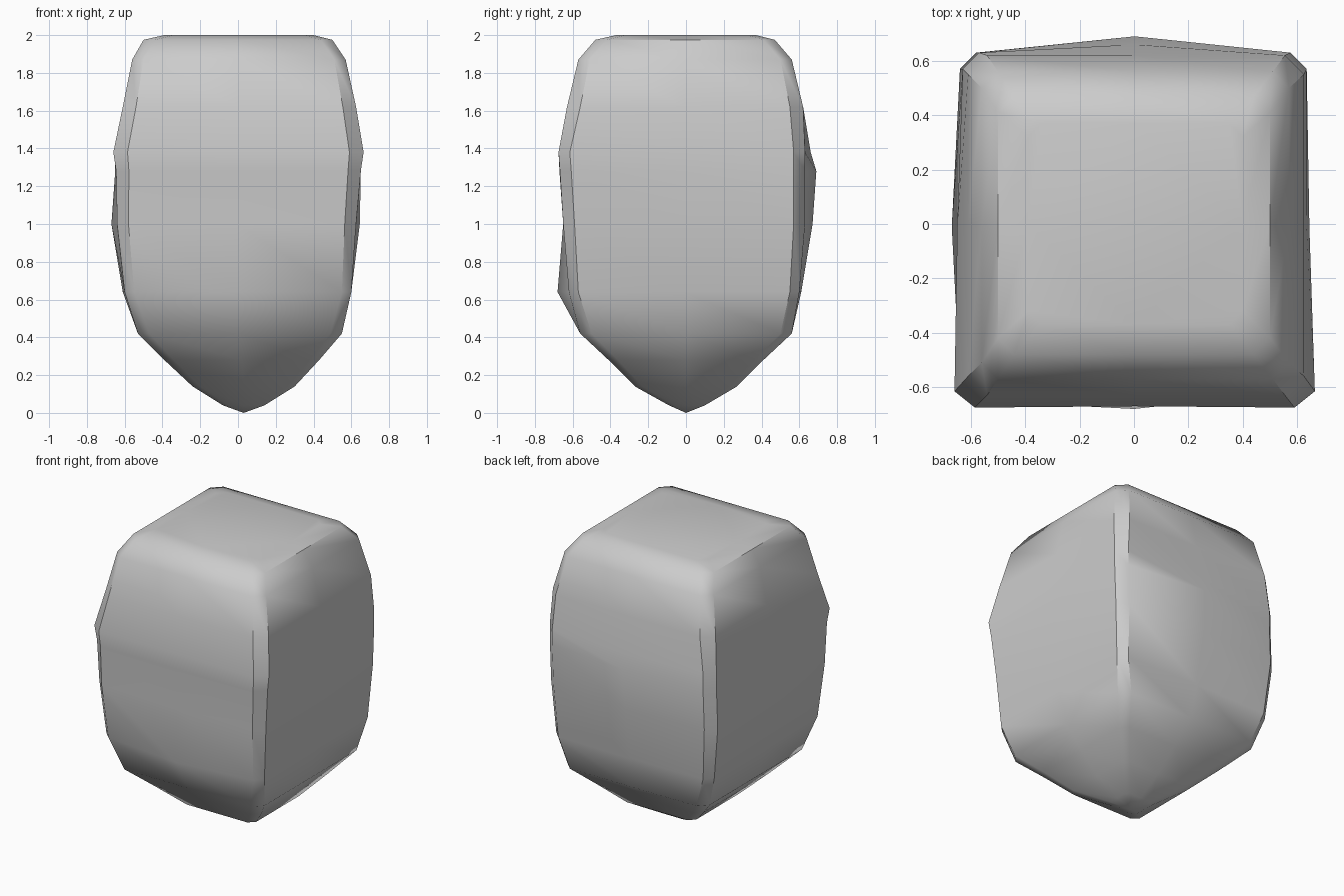
import bpy, bmesh

if "Cube" in bpy.data.objects:
    bpy.data.objects.remove(bpy.data.objects["Cube"])

# Cross-sections: z, left, right, front, back, corner chamfer, then mid-face bulge (left, right, front, back)
LEVELS = [
    (2.00, -0.39, 0.40, -0.37, 0.37, 0.05, 0, 0, 0, 0),
    (1.975, -0.50, 0.50, -0.48, 0.47, 0.06, 0, 0, 0, 0),
    (1.87, -0.56, 0.57, -0.57, 0.56, 0.06, 0, 0, 0, 0),
    (1.62, -0.61, 0.625, -0.63, 0.62, 0.07, 0, 0, 0, 0),
    (1.38, -0.63, 0.635, -0.66, 0.63, 0.06, .02, 0, .01, .03),
    (1.28, -0.63, 0.635, -0.66, 0.63, 0.06, .02, .01, .01, .06),
    (1.00, -0.64, 0.625, -0.65, 0.63, 0.06, .03, .02, 0, .04),
    (0.64, -0.60, 0.60, -0.62, 0.60, 0.05, .01, 0, .06, .01),
    (0.42, -0.53, 0.55, -0.56, 0.56, 0.06, 0, 0, 0, 0),
    (0.28, -0.39, 0.43, -0.41, 0.41, 0.05, 0, 0, 0, 0),
    (0.14, -0.24, 0.30, -0.27, 0.27, 0.04, 0, 0, 0, 0),
    (0.04, -0.08, 0.14, -0.09, 0.10, 0.03, 0, 0, 0, 0),
]
# Chipped corners that stick out at one height: (front/back, left/right) -> outward shift
BUMPS = {1.38: {"fl": 0.03, "fr": 0.03}, 1.28: {"fl": 0.015, "fr": 0.015}}


def section(z, l, r, f, b, c, ml, mr, mf, mb):
    """Chamfered square with a middle point on each side, counter-clockwise."""
    d = BUMPS.get(z, {})
    fl, fr = d.get("fl", 0), d.get("fr", 0)
    cx, cy = (l + r) / 2, (f + b) / 2
    pts = [
        (l + c - fl / 2, f - fl / 2), (cx, f - mf), (r - c + fr / 2, f - fr / 2),
        (r + fr, f + c - fr / 2), (r + mr, cy), (r, b - c),
        (r - c, b), (cx, b + mb), (l + c, b),
        (l, b - c), (l - ml, cy), (l - fl, f + c - fl / 2),
    ]
    return [(x, y, z) for x, y in pts]


# Tapered stone block, lofted through the sections
bm = bmesh.new()
rings = [[bm.verts.new(p) for p in section(*row)] for row in LEVELS]
bm.faces.new(rings[0])
for upper, lower in zip(rings, rings[1:]):
    for i in range(12):
        j = (i + 1) % 12
        bm.faces.new((upper[i], lower[i], lower[j], upper[j]))

# Pointed underside
tip = bm.verts.new((0.03, 0.0, 0.0))
for i in range(12):
    bm.faces.new((rings[-1][i], tip, rings[-1][(i + 1) % 12]))
bmesh.ops.recalc_face_normals(bm, faces=bm.faces)

mesh = bpy.data.meshes.new("pointed_rock")
bm.to_mesh(mesh)
bm.free()
rock = bpy.data.objects.new("pointed_rock", mesh)
bpy.context.collection.objects.link(rock)
bpy.context.view_layer.objects.active = rock
rock.select_set(True)
bpy.ops.object.shade_smooth_by_angle(angle=0.7)
